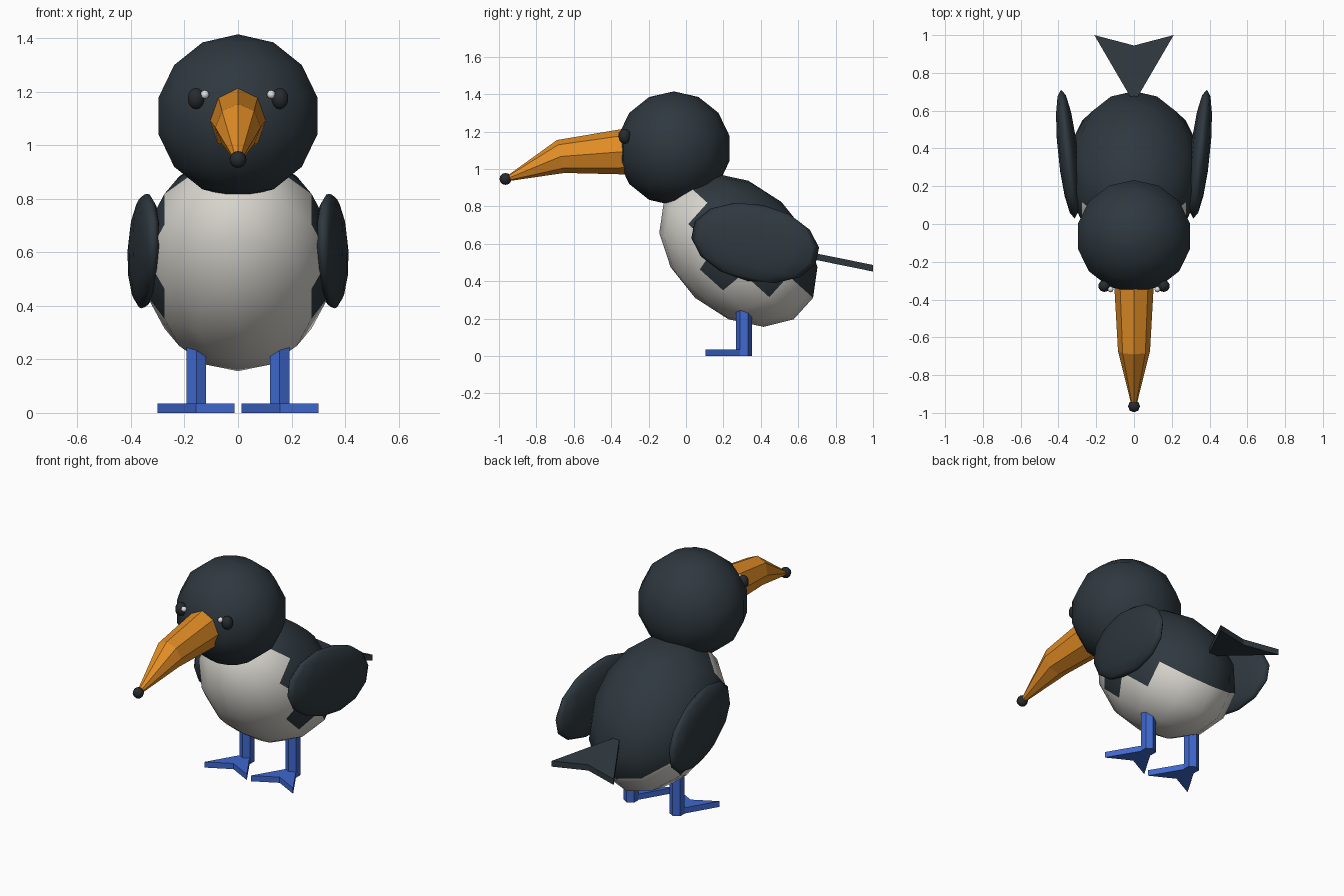
import bpy, bmesh, math
from mathutils import Matrix, Vector, Euler

old = bpy.data.objects.get("Cube")
if old:
    bpy.data.objects.remove(old)


def material(name, rgb):
    m = bpy.data.materials.new(name)
    m.use_nodes = True
    colour = (*rgb, 1.0)
    m.diffuse_color = colour
    node = next(n for n in m.node_tree.nodes if n.type == 'BSDF_PRINCIPLED')
    node.inputs["Base Color"].default_value = colour
    return m


slate = material("slate_feathers", (0.028, 0.040, 0.050))
cream = material("cream_belly", (0.68, 0.66, 0.61))
orange = material("orange_beak", (0.77, 0.27, 0.019))
blue = material("blue_legs", (0.05, 0.14, 0.62))
black = material("dark_eye", (0.020, 0.024, 0.028))
white = material("eye_glint", (0.75, 0.75, 0.75))


def finish(name, bm, mats, smooth=False):
    bmesh.ops.recalc_face_normals(bm, faces=bm.faces)
    mesh = bpy.data.meshes.new(name)
    bm.to_mesh(mesh)
    bm.free()
    for m in mats:
        mesh.materials.append(m)
    for p in mesh.polygons:
        p.use_smooth = smooth
    ob = bpy.data.objects.new(name, mesh)
    bpy.context.scene.collection.objects.link(ob)
    return ob


def ellipsoid(name, centre, size, mats, rot=(0, 0, 0), segments=14, rings=7, rule=None):
    """Smooth sphere, scaled and turned; rule picks each face's material."""
    bm = bmesh.new()
    bmesh.ops.create_uvsphere(bm, u_segments=segments, v_segments=rings, radius=1)
    if rule:
        for f in bm.faces:
            f.material_index = rule(f.calc_center_median())
    angles = Euler([math.radians(a) for a in rot])
    bm.transform(Matrix.LocRotScale(Vector(centre), angles, Vector(size)))
    return finish(name, bm, mats, True)


def loft(name, rings, mat):
    """Closed solid through rings of equal point count."""
    bm = bmesh.new()
    loops = [[bm.verts.new(p) for p in ring] for ring in rings]
    n = len(loops[0])
    for a, b in zip(loops, loops[1:]):
        for i in range(n):
            j = (i + 1) % n
            bm.faces.new((a[i], a[j], b[j], b[i]))
    bm.faces.new(loops[0])
    bm.faces.new(loops[-1])
    return finish(name, bm, [mat])


def fork(name, x, apex, notch, tip, half, thick, mat):
    """Forked plate: apex, notch and tips are (y, z) on its underside."""
    pts = [(x, *apex), (x + half, *tip), (x, *notch), (x - half, *tip)]
    top = [(px, py, pz + thick) for px, py, pz in pts]
    bm = bmesh.new()
    low, high = ([bm.verts.new(p) for p in ring] for ring in (pts, top))
    for ring in (low, high):
        bm.faces.new(ring[:3])
        bm.faces.new((ring[0], ring[2], ring[3]))
    for i in range(4):
        j = (i + 1) % 4
        bm.faces.new((low[i], low[j], high[j], high[i]))
    return finish(name, bm, [mat])


# Body with a pale belly and chest, and head
ellipsoid("body", (0, 0.28, 0.567), (0.36, 0.48, 0.345), [slate, cream],
          rot=(-42, 0, 0), rule=lambda c: int(c.z < abs(c.y) - 0.6))
ellipsoid("head", (0, -0.065, 1.11), (0.313, 0.305, 0.305), [slate])

# Beak: eight-sided, tapering and drooping to a dark tip
beak = []
for y, z, rx, rz, lean in ((-0.28, 1.097, 0.107, 0.127, 0),
                           (-0.67, 1.067, 0.085, 0.088, 0.02),
                           (-0.965, 0.945, 0.012, 0.012, 0)):
    ring = []
    for k in range(8):
        a = k * math.tau / 8
        ring.append((rx * math.sin(a), y - lean * math.cos(a), z + rz * math.cos(a)))
    beak.append(ring)
loft("beak", beak, orange)
ellipsoid("beak_tip", (0, -0.965, 0.947), (0.032,) * 3, [black], segments=8, rings=6)

# Forked tail
fork("tail", 0, (0.64, 0.525), (0.945, 0.463), (1.0, 0.452), 0.21, 0.035, slate)

# Paired parts
for side, s in (("left", 1), ("right", -1)):
    ellipsoid(side + "_wing", (s * 0.35, 0.37, 0.605), (0.053, 0.35, 0.207), [slate],
              rot=(-12, 0, -6 * s))
    ellipsoid(side + "_eye", (s * 0.157, -0.328, 1.175), (0.033, 0.033, 0.04), [black],
              segments=10, rings=7)
    ellipsoid(side + "_eye_glint", (s * 0.124, -0.346, 1.19), (0.016,) * 3, [white],
              segments=8, rings=6)

    leg = []
    for z in (0, 0.29):
        ring = []
        for k in range(6):
            a = k * math.tau / 6
            ring.append((s * 0.156 + 0.042 * math.sin(a), 0.31 + 0.042 * math.cos(a), z))
        leg.append(ring)
    loft(side + "_leg", leg, blue)
    fork(side + "_foot", s * 0.157, (0.345, 0), (0.18, 0), (0.105, 0), 0.143, 0.035, blue)
